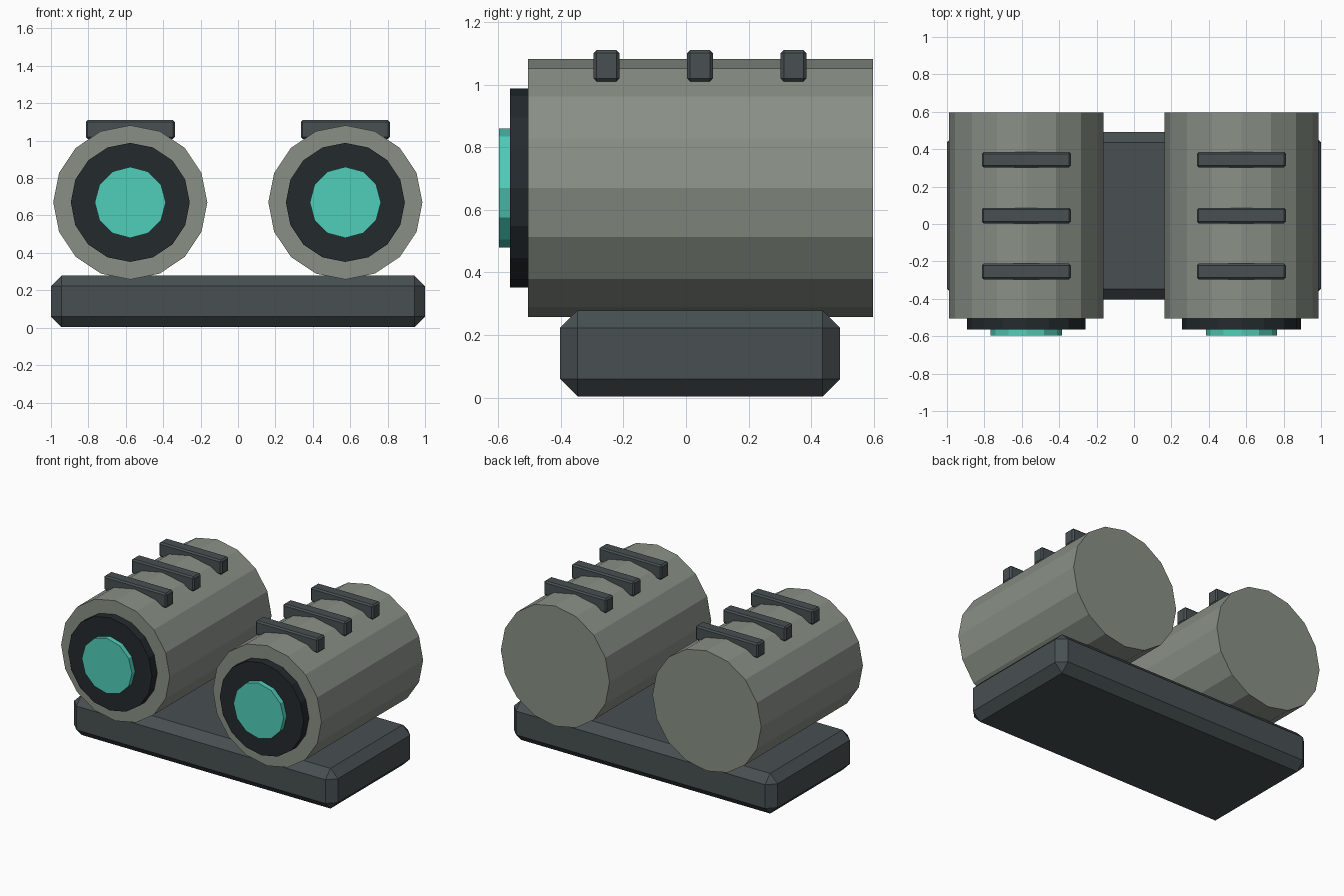
import bpy
from math import radians

if "Cube" in bpy.data.objects:
    bpy.data.objects.remove(bpy.data.objects["Cube"])


def material(name, rgb):
    mat = bpy.data.materials.new(name)
    mat.diffuse_color = (*rgb, 1)
    mat.use_nodes = True
    mat.node_tree.nodes["Principled BSDF"].inputs["Base Color"].default_value = mat.diffuse_color
    return mat


SHELL = material("grey_green", (0.25, 0.28, 0.24))
FRAME = material("slate", (0.065, 0.08, 0.085))
DARK = material("near_black", (0.017, 0.023, 0.027))
GLASS = material("teal", (0.08, 0.62, 0.49))


def box(name, centre, size, bevel, mat):
    bpy.ops.mesh.primitive_cube_add(size=1, location=centre)
    ob = bpy.context.object
    ob.name = name
    ob.scale = size
    bpy.ops.object.transform_apply(location=False, rotation=False, scale=True)
    mod = ob.modifiers.new("chamfer", 'BEVEL')
    mod.width, mod.segments = bevel, 1
    ob.data.materials.append(mat)


def drum(name, x, y0, y1, radius, sides, mat):
    # cylinder lying along y, with vertices at top and sides
    bpy.ops.mesh.primitive_cylinder_add(
        vertices=sides, radius=radius, depth=y1 - y0,
        location=(x, (y0 + y1) / 2, 0.67), rotation=(radians(90), 0, 0))
    ob = bpy.context.object
    ob.name = name
    ob.data.materials.append(mat)


# base plate
box("base_plate", (0, 0.045, 0.141), (2, 0.895, 0.275), 0.056, FRAME)

for side, x in (("left", -0.576), ("right", 0.574)):
    # barrel, dark bezel and lens
    drum(f"{side}_barrel", x, -0.505, 0.597, 0.412, 16, SHELL)
    drum(f"{side}_bezel", x, -0.563, -0.44, 0.318, 16, DARK)
    drum(f"{side}_lens", x, -0.597, -0.50, 0.19, 12, GLASS)
    # cooling ribs across the top
    for i in range(3):
        box(f"{side}_rib_{i + 1}", (x, -0.254 + 0.299 * i, 1.06),
            (0.476, 0.083, 0.1), 0.01, FRAME)
